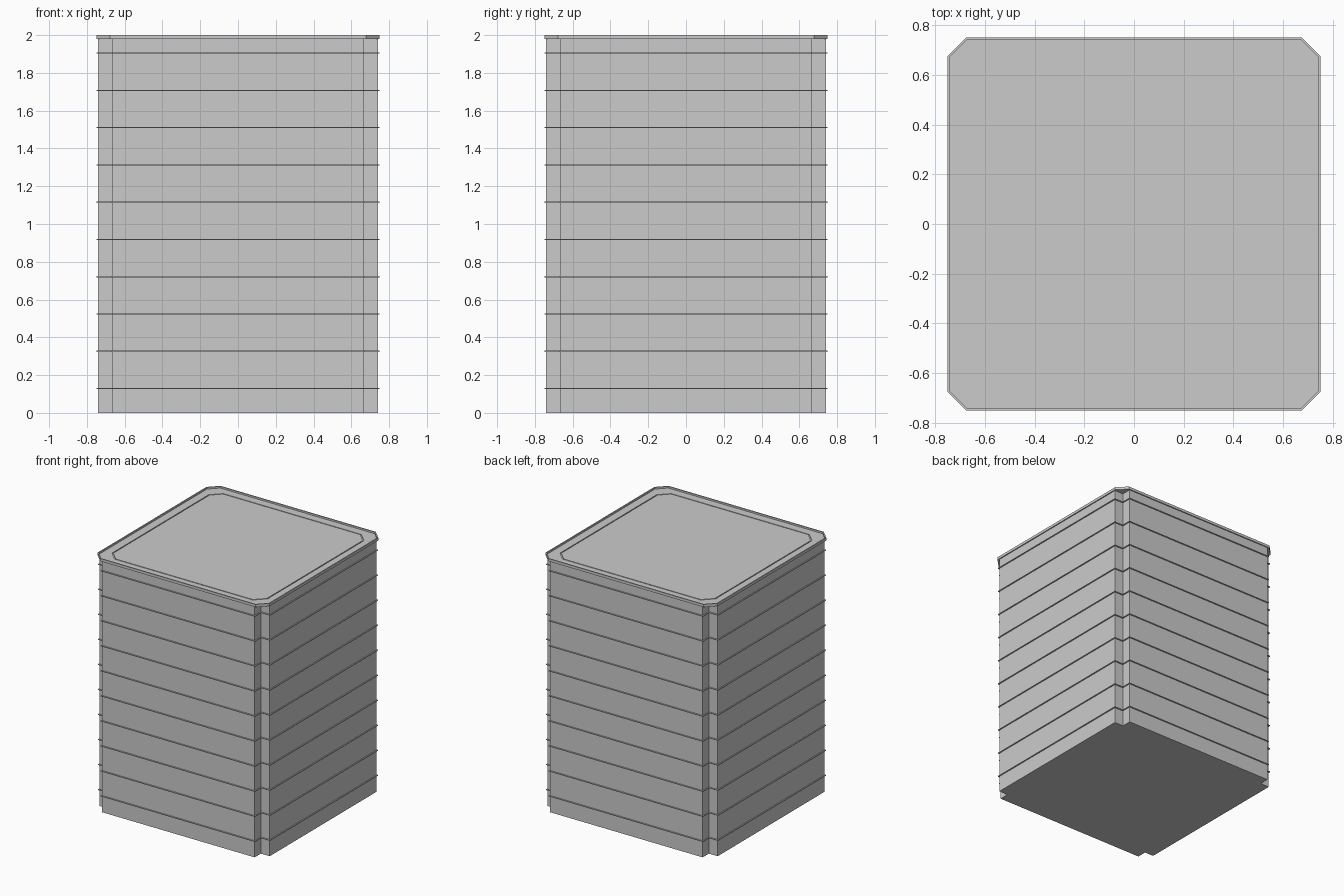
import bpy, bmesh

if "Cube" in bpy.data.objects:
    bpy.data.objects.remove(bpy.data.objects["Cube"])


def notched(h, n):
    """Square of half width h with square corner notches starting at n."""
    pts, q = [], [(n, -h), (n, -n), (h, -n)]
    for _ in range(4):
        pts += q
        q = [(-y, x) for x, y in q]
    return pts


def chamfered(h, n):
    """Square of half width h with cut corners starting at n."""
    pts, q = [], [(n, -h), (h, -n)]
    for _ in range(4):
        pts += q
        q = [(-y, x) for x, y in q]
    return pts


def loft(name, sections):
    """Skin a list of (outline, z) sections and close both ends."""
    bm = bmesh.new()
    loops = [[bm.verts.new((x, y, z)) for x, y in pts] for pts, z in sections]
    for a, b in zip(loops, loops[1:]):
        for i in range(len(a)):
            j = (i + 1) % len(a)
            bm.faces.new((a[i], a[j], b[j], b[i]))
    bm.faces.new(loops[0][::-1])
    bm.faces.new(loops[-1])
    bmesh.ops.recalc_face_normals(bm, faces=bm.faces)
    me = bpy.data.meshes.new(name)
    bm.to_mesh(me)
    bm.free()
    ob = bpy.data.objects.new(name, me)
    bpy.context.collection.objects.link(ob)
    return ob


# Body column with ten thin raised bands following the notched corners
body, band = notched(0.742, 0.665), notched(0.75, 0.673)
sections = [(body, 0.0)]
for i in range(10):
    z = 0.129 + i * 0.1973
    sections += [(body, z - 0.003), (band, z - 0.003),
                 (band, z + 0.003), (body, z + 0.003)]
sections.append((body, 1.979))
loft("banded_body", sections)

# Lid: raised rim, sunken shelf, fine groove and centre panel
loft("lid", [
    (chamfered(0.75, 0.677), 1.979),
    (chamfered(0.75, 0.677), 2.0),
    (chamfered(0.741, 0.673), 2.0),
    (chamfered(0.741, 0.673), 1.987),
    (chamfered(0.677, 0.602), 1.987),
    (chamfered(0.677, 0.602), 1.981),
    (chamfered(0.669, 0.598), 1.981),
    (chamfered(0.669, 0.598), 1.987),
])
